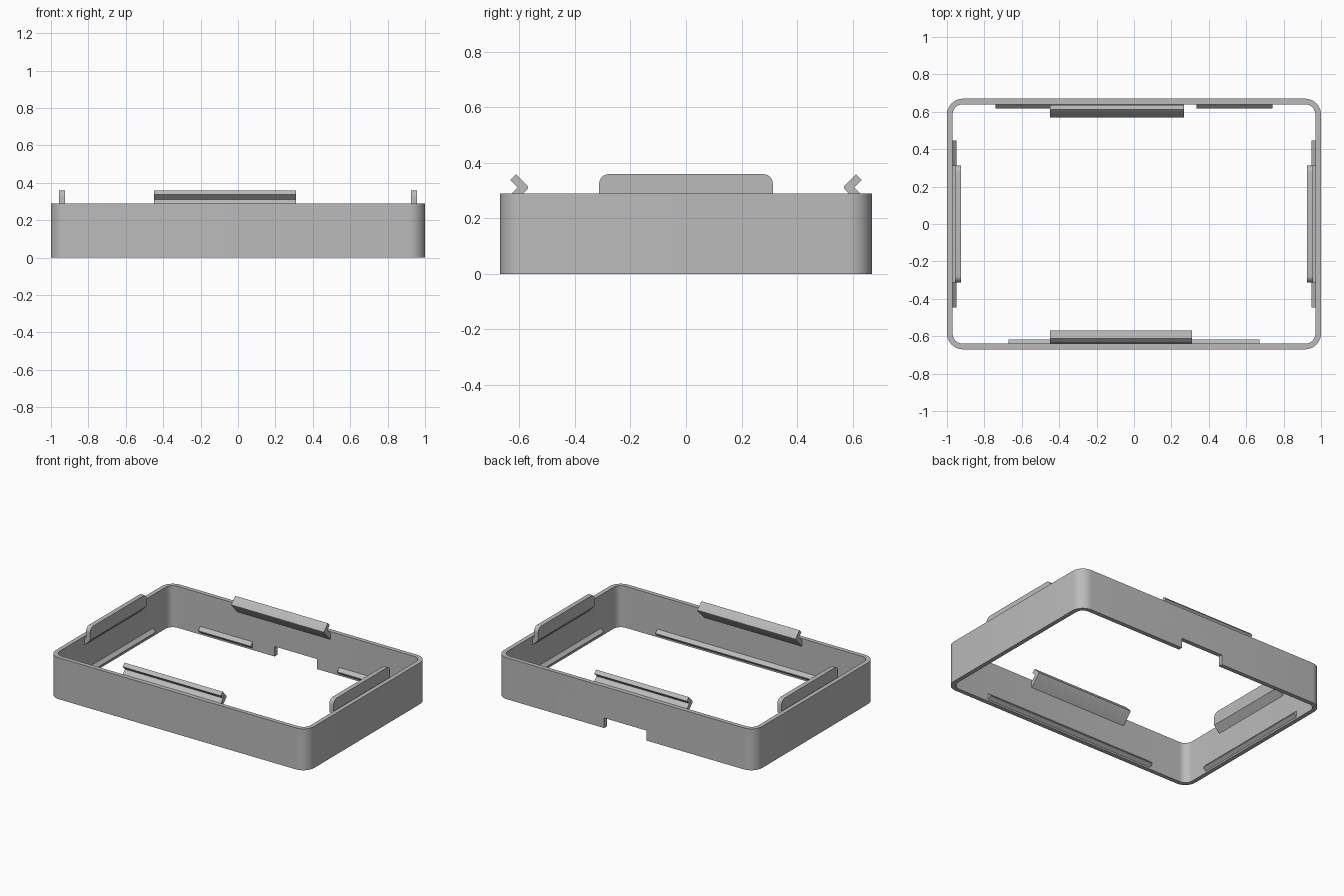
import bpy, bmesh, math

if "Cube" in bpy.data.objects:
    bpy.data.objects.remove(bpy.data.objects["Cube"], do_unlink=True)

HALF_X, HALF_Y, HEIGHT, WALL = 1.0, 0.67, 0.29, 0.03
INNER_X, INNER_Y = HALF_X - WALL, HALF_Y - WALL

grey = bpy.data.materials.new("plain_grey")
grey.use_nodes = True
grey.diffuse_color = (0.5, 0.5, 0.5, 1)
grey.node_tree.nodes["Principled BSDF"].inputs["Base Color"].default_value = (0.5, 0.5, 0.5, 1)


def finish(bm, name):
    bmesh.ops.recalc_face_normals(bm, faces=bm.faces)
    mesh = bpy.data.meshes.new(name)
    bm.to_mesh(mesh)
    bm.free()
    mesh.materials.append(grey)
    obj = bpy.data.objects.new(name, mesh)
    bpy.context.collection.objects.link(obj)
    return obj


def rounded_rect(hx, hy, r, steps=10):
    points = []
    for i, (sx, sy) in enumerate([(1, 1), (-1, 1), (-1, -1), (1, -1)]):
        for k in range(steps + 1):
            a = math.pi / 2 * (i + k / steps)
            points.append((sx * (hx - r) + r * math.cos(a), sy * (hy - r) + r * math.sin(a)))
    return points


# Each side turns (along the wall, distance from centre) into x and y
SIDES = {
    "front": lambda a, d: (a, -d),
    "back": lambda a, d: (a, d),
    "left": lambda a, d: (d, a),
    "right": lambda a, d: (-d, a),
}


def wall_strip(name, side, profile, start, end, corner=0):
    """Extrude a (distance, height) profile along one wall."""
    bm = bmesh.new()
    rings = [[bm.verts.new((*SIDES[side](a, d), z)) for d, z in profile] for a in (start, end)]
    for ring in rings:
        bm.faces.new(ring)
    n = len(profile)
    for i in range(n):
        j = (i + 1) % n
        bm.faces.new((rings[0][i], rings[0][j], rings[1][j], rings[1][i]))
    bmesh.ops.recalc_face_normals(bm, faces=bm.faces)
    if corner:
        top = max(z for d, z in profile)
        edges = [e for ring in rings for e in set(e for v in ring for e in v.link_edges)
                 if all(v in ring and v.co.z > top - 0.001 for v in e.verts)]
        bmesh.ops.bevel(bm, geom=edges, offset=corner, segments=6, profile=0.5, affect="EDGES")
    return finish(bm, name)


# Rounded rectangular frame
bm = bmesh.new()
loops = []
for hx, hy, r in ((HALF_X, HALF_Y, 0.085), (INNER_X, INNER_Y, 0.055)):
    for z in (0, HEIGHT):
        loops.append([bm.verts.new((x, y, z)) for x, y in rounded_rect(hx, hy, r)])
for p, q in ((0, 1), (1, 3), (3, 2), (2, 0)):
    for i in range(len(loops[p])):
        j = (i + 1) % len(loops[p])
        bm.faces.new((loops[p][i], loops[p][j], loops[q][j], loops[q][i]))
frame = finish(bm, "frame")

# Notch in the lower edge of the back wall
cutter = wall_strip("notch_cutter", "back", [(0.6, -0.1), (0.72, -0.1), (0.72, 0.07), (0.6, 0.07)],
                    -0.165, 0.165)
cutter.hide_render = True
cut = frame.modifiers.new("notch", "BOOLEAN")
cut.operation = "DIFFERENCE"
cut.solver = "EXACT"
cut.object = cutter
bpy.context.view_layer.objects.active = frame
frame.select_set(True)
bpy.ops.object.modifier_apply(modifier="notch")
bpy.data.objects.remove(cutter, do_unlink=True)

parts = [frame]

# Angled hooks on the front and back walls
hook = [(0.633, 0.338), (0.612, 0.359), (0.572, 0.318), (0.569, 0.312), (0.572, 0.304),
        (INNER_Y + 0.005, 0.23), (INNER_Y + 0.005, 0.275), (0.606, 0.311)]
parts.append(wall_strip("front_hook", "front", hook, -0.45, 0.31))
parts.append(wall_strip("back_hook", "back", hook, -0.45, 0.267))

# Upright tabs on the short walls, on a sloping foot
tab = [(0.958, 0.36), (0.926, 0.36), (0.926, 0.272), (INNER_X + 0.005, 0.223),
       (INNER_X + 0.005, 0.28), (0.958, 0.28)]
for side in ("left", "right"):
    parts.append(wall_strip(side + "_tab", side, tab, -0.313, 0.313, corner=0.035))


# Snap ridges low on the inside of every wall
def ridge(inner):
    return [(inner + 0.005, 0.008), (inner - 0.022, 0.03), (inner - 0.022, 0.035), (inner + 0.005, 0.062)]


parts.append(wall_strip("front_ridge", "front", ridge(INNER_Y), -0.67, 0.67))
parts.append(wall_strip("back_ridge_right", "back", ridge(INNER_Y), -0.74, -0.335))
parts.append(wall_strip("back_ridge_left", "back", ridge(INNER_Y), 0.335, 0.74))
for side in ("left", "right"):
    parts.append(wall_strip(side + "_ridge", side, ridge(INNER_X), -0.447, 0.447))

# Smooth the round corners, keep the edges sharp
for obj in parts:
    obj.select_set(True)
bpy.ops.object.shade_smooth_by_angle(angle=math.radians(30))
